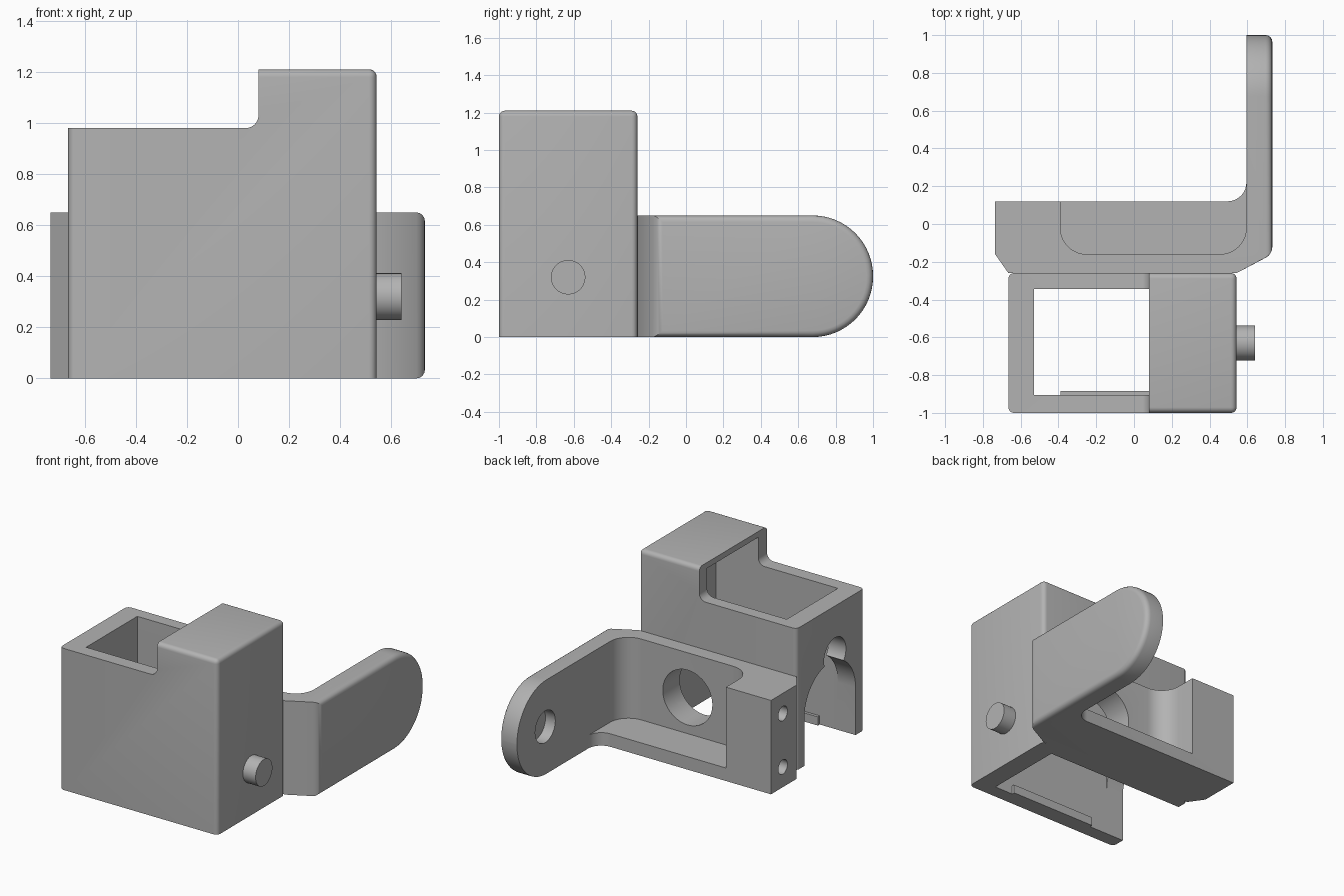
import bpy, bmesh, math
from mathutils import Vector

if "Cube" in bpy.data.objects:
    bpy.data.objects.remove(bpy.data.objects["Cube"])

grey = bpy.data.materials.new("plain grey")
grey.diffuse_color = (0.45, 0.45, 0.45, 1)
grey.use_nodes = True
grey.node_tree.nodes["Principled BSDF"].inputs["Base Color"].default_value = grey.diffuse_color


def rounded(points, segs=10):
    """Turn (x, y, radius) corners into an outline with round corners."""
    out = []
    n = len(points)
    for i, (x, y, r) in enumerate(points):
        p = Vector((x, y))
        if r == 0:
            out.append(p)
            continue
        a = (Vector(points[i - 1][:2]) - p).normalized()
        b = (Vector(points[(i + 1) % n][:2]) - p).normalized()
        half = a.angle(b) / 2
        c = p + (a + b).normalized() * (r / math.sin(half))
        s = p + a * (r / math.tan(half)) - c
        e = p + b * (r / math.tan(half)) - c
        turn = s.angle_signed(e)
        for k in range(segs + 1):
            t = -turn * k / segs
            out.append(c + Vector((s.x * math.cos(t) - s.y * math.sin(t),
                                   s.x * math.sin(t) + s.y * math.cos(t))))
    return out


def prism(name, outline, lo, hi, axis="z", bevels=()):
    """Extrude an outline along an axis; bevels are (edge rule, width, segments)."""
    place = {"z": lambda u, v, w: (u, v, w), "y": lambda u, v, w: (u, w, v),
             "x": lambda u, v, w: (w, u, v)}[axis]
    bm = bmesh.new()
    face = bm.faces.new([bm.verts.new(place(p[0], p[1], lo)) for p in outline])
    ext = bmesh.ops.extrude_face_region(bm, geom=[face])
    move = Vector(place(0, 0, hi - lo))
    bmesh.ops.translate(bm, vec=move, verts=[g for g in ext["geom"] if isinstance(g, bmesh.types.BMVert)])
    bmesh.ops.recalc_face_normals(bm, faces=bm.faces)
    for rule, width, segs in bevels:
        edges = [e for e in bm.edges if rule(e.verts[0].co, e.verts[1].co)]
        bmesh.ops.bevel(bm, geom=edges, offset=width, segments=segs, profile=0.5,
                        affect="EDGES", clamp_overlap=True)
    bmesh.ops.recalc_face_normals(bm, faces=bm.faces)
    me = bpy.data.meshes.new(name)
    bm.to_mesh(me)
    bm.free()
    me.materials.append(grey)
    ob = bpy.data.objects.new(name, me)
    bpy.context.collection.objects.link(ob)
    return ob


def rect(a, b, c, d):
    return [(a, c), (b, c), (b, d), (a, d)]


def circle(u, v, r, n=40):
    return [(u + r * math.cos(2 * math.pi * i / n), v + r * math.sin(2 * math.pi * i / n)) for i in range(n)]


def cut(ob, *cutters):
    """Subtract the cutters, apply, and remove them."""
    bpy.context.view_layer.objects.active = ob
    for c in cutters:
        c.hide_render = True
        m = ob.modifiers.new("cut", "BOOLEAN")
        m.operation, m.solver, m.object = "DIFFERENCE", "EXACT", c
        bpy.ops.object.modifier_apply(modifier=m.name)
        bpy.data.objects.remove(c)


def near(a, b):
    return abs(a - b) < 1e-4


# Housing: stepped side profile, rounded upright corners and rounded tower top
L, R, F, B = -0.665, 0.543, -1.0, -0.26
profile = rounded([(L, 0, 0), (R, 0, 0), (R, 1.21, 0), (0.08, 1.21, 0), (0.08, 0.98, 0.05), (L, 0.98, 0)])


def housing_edge(a, b):
    upright = near(a.x, b.x) and near(a.y, b.y) and (near(a.x, L) or near(a.x, R))
    tower_top = near(a.z, 1.21) and near(b.z, 1.21) and not (near(a.x, 0.08) and near(b.x, 0.08))
    return upright or tower_top


housing = prism("housing", profile, F, B, "y", [(housing_edge, 0.03, 5)])
arch = [(-0.905, -0.1)] + [(-0.625 - 0.28 * math.cos(t * math.pi / 24), 0.33 + 0.28 * math.sin(t * math.pi / 24))
                           for t in range(25)] + [(-0.345, -0.1)]
cut(housing,
    prism("cavity_cutter", rect(-0.53, 0.405, -0.905, -0.345), -0.2, 1.17),
    prism("top_cutter", rect(-0.53, 0.2, -0.905, -0.345), 0.9, 1.17),
    prism("arch_cutter", arch, -0.8, -0.5, "x"),
    prism("notch_cutter", circle(-0.68, 0.64, 0.12), -0.8, -0.5, "x"),
    prism("back_hole_cutter", circle(0.10, 0.34, 0.19), -0.5, -0.2, "y"))

# Small lip inside the front wall
lip = prism("inner_lip", rect(-0.39, 0.265, -0.91, -0.885), 0, 0.06)

# Side peg
peg = prism("side_peg", circle(-0.63, 0.32, 0.092), 0.53, 0.64, "x")

# Bracket: L-shaped plan, round arm end, softened outer arm face
H, X = 0.65, 0.732
plan = rounded([(L, B, 0), (R, B, 0), (X, -0.16, 0), (X, 1, 0), (0.595, 1, 0),
                (0.595, 0.12, 0.1), (-0.735, 0.12, 0), (-0.735, -0.16, 0)])
bracket = prism("bracket_arm", plan, 0, H, "z", [
    (lambda a, b: near(a.y, 1) and near(b.y, 1) and near(a.z, b.z), H / 2 - 0.002, 16),
    (lambda a, b: near(a.x, X) and near(b.x, X), 0.035, 4)])
pocket = rounded([(-0.39, 0.4, 0), (-0.39, -0.16, 0.14), (0.595, -0.16, 0.14), (0.595, 0.4, 0)])
cut(bracket,
    prism("pocket_cutter", pocket, 0.09, 0.9),
    prism("plate_hole_cutter", circle(0.10, 0.34, 0.19), -0.4, 0.0, "y"),
    prism("arm_hole_cutter", circle(0.69, 0.33, 0.11), 0.5, 0.67, "x"),
    *[prism("screw_hole_cutter", circle(-0.01, z, 0.05, 24), -0.9, -0.5, "x") for z in (0.14, 0.51)])

# Smooth curved surfaces, keep sharp edges
for ob in (housing, lip, peg, bracket):
    bpy.ops.object.select_all(action="DESELECT")
    ob.select_set(True)
    bpy.context.view_layer.objects.active = ob
    bpy.ops.object.shade_smooth_by_angle(angle=math.radians(30))
